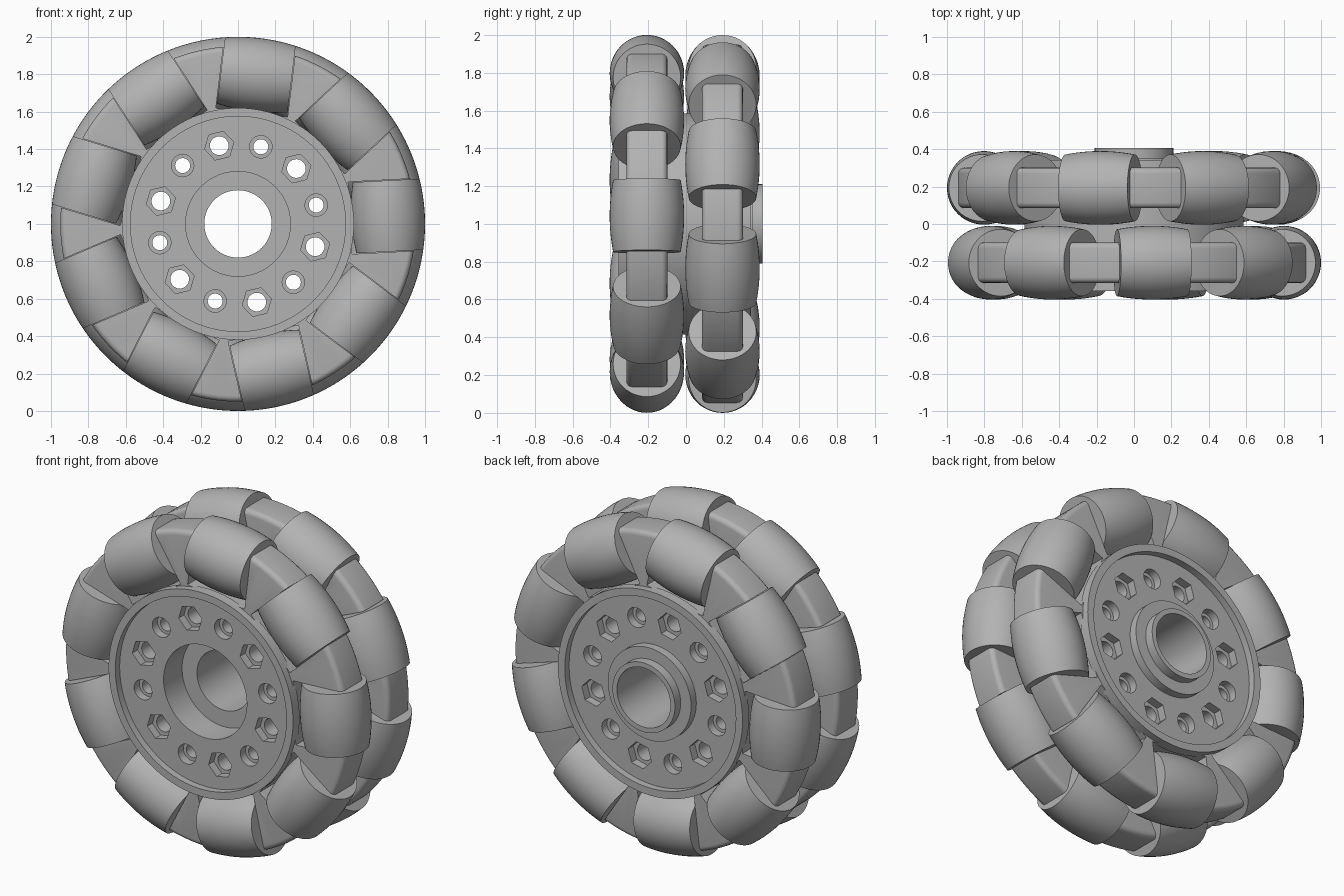
import bpy, bmesh, math
from math import radians, pi
from mathutils import Matrix

cube = bpy.data.objects.get("Cube")
if cube:
    bpy.data.objects.remove(cube, do_unlink=True)

grey = bpy.data.materials.new("mid grey")
grey.use_nodes = True
colour = (0.45, 0.45, 0.45, 1)
grey.diffuse_color = colour
grey.node_tree.nodes["Principled BSDF"].inputs["Base Color"].default_value = colour

MID = -0.007          # middle of the wheel along its axle
ROW = 0.2             # distance of each roller row from the middle
HALF = 0.108          # half thickness of a carrier plate
COUNT = 9
AXLE = Matrix.Rotation(-pi / 2, 4, 'X')


def place(angle, radius, y):
    """Frame at a polar position on the wheel: x outward, y along the axle."""
    return (Matrix.Translation((0, y, 1)) @ Matrix.Rotation(-radians(angle), 4, 'Y')
            @ Matrix.Translation((radius, 0, 0)))


def finish(bm, name):
    bmesh.ops.recalc_face_normals(bm, faces=bm.faces)
    mesh = bpy.data.meshes.new(name)
    bm.to_mesh(mesh)
    bm.free()
    mesh.materials.append(grey)
    obj = bpy.data.objects.new(name, mesh)
    bpy.context.collection.objects.link(obj)
    return obj


def lathe(name, profile, matrix, steps, closed):
    """Spin (radius, height) points around z; closed profiles make rings."""
    bm = bmesh.new()
    rings = []
    for i in range(steps):
        a = 2 * pi * i / steps
        rings.append([bm.verts.new((r * math.cos(a), r * math.sin(a), h)) for r, h in profile])
    n = len(profile)
    for i in range(steps):
        a, b = rings[i], rings[(i + 1) % steps]
        for j in range(n if closed else n - 1):
            k = (j + 1) % n
            bm.faces.new((a[j], b[j], b[k], a[k]))
    if not closed:
        bm.faces.new([r[0] for r in rings])
        bm.faces.new([r[-1] for r in rings])
    bm.transform(matrix)
    return finish(bm, name)


def activate(obj):
    bpy.ops.object.select_all(action='DESELECT')
    obj.select_set(True)
    bpy.context.view_layer.objects.active = obj


def smooth(obj):
    activate(obj)
    bpy.ops.object.shade_smooth_by_angle(angle=radians(30))


def cut(obj, bm):
    cutter = finish(bm, "cutter")
    cutter.hide_render = True
    mod = obj.modifiers.new("cut", 'BOOLEAN')
    mod.operation = 'DIFFERENCE'
    mod.solver = 'EXACT'
    mod.object = cutter
    activate(obj)
    bpy.ops.object.modifier_apply(modifier=mod.name)
    bpy.data.objects.remove(cutter, do_unlink=True)


def drill(bm, angle, y, radius, depth, sides):
    bmesh.ops.create_cone(bm, cap_ends=True, segments=sides, radius1=radius, radius2=radius,
                          depth=depth, matrix=place(angle, 0.43, y) @ AXLE)


# Hub: recessed discs with raised rims, front counterbore and rear boss
face = ROW + HALF
rim = face + 0.042
hub = lathe("hub", [
    (0.28, -face), (0.575, -face), (0.575, -rim), (0.62, -rim), (0.62, -face + 0.02),
    (0.585, -face + 0.02), (0.585, face - 0.02), (0.62, face - 0.02), (0.62, rim),
    (0.575, rim), (0.575, face), (0.28, face), (0.28, face + 0.05), (0.21, face + 0.05),
    (0.21, 0.413), (0.18, 0.413), (0.18, -0.13), (0.28, -0.13)],
    Matrix.Translation((0, MID, 1)) @ AXLE, 96, True)

# Bolt holes, alternating large with hexagonal pockets and small with round ones
holes, pockets = bmesh.new(), bmesh.new()
for i in range(12):
    large = i % 2 == 1
    angle = 13.5 + 30 * i
    drill(holes, angle, MID, 0.05 if large else 0.04, 1, 24)
    for side in (-1, 1):
        drill(pockets, angle, MID + side * face,
              0.08 if large else 0.06, 0.1, 6 if large else 24)
cut(hub, holes)
cut(hub, pockets)
smooth(hub)

# Two rows, the rear one turned by half a step
for row, side, start in (("front", -1, 3), ("rear", 1, 23)):
    y = MID + side * ROW

    # Carrier plate with rounded outer edges and open roller pockets
    profile = [(0.56, HALF), (0.56, -HALF)]
    fillet = 0.03
    for sign in (-1, 1):
        arc = [radians(a) for a in (90, 67, 45, 22, 0)]
        if sign > 0:
            arc.reverse()
        profile += [(0.95 - fillet + fillet * math.cos(a),
                     sign * (HALF - fillet + fillet * math.sin(a))) for a in arc]
    plate = lathe(row + "_carrier", profile, Matrix.Translation((0, y, 1)) @ AXLE, 108, True)
    slots = bmesh.new()
    for i in range(COUNT):
        bmesh.ops.create_cube(slots, size=1, matrix=place(start + 40 * i, 0.85, y)
                              @ Matrix.Diagonal((0.5, 0.5, 0.386, 1)))
    cut(plate, slots)
    smooth(plate)

    # Barrel rollers whose crowns follow the wheel's outer circle
    for i in range(COUNT):
        heights = [0.19 * (j / 6 - 1) for j in range(13)]
        barrel = [(math.sqrt(1 - h * h) - 0.803, h) for h in heights]
        roller = lathe(f"{row}_roller_{i + 1}", barrel,
                       place(start + 40 * i, 0.803, y), 48, False)
        smooth(roller)
